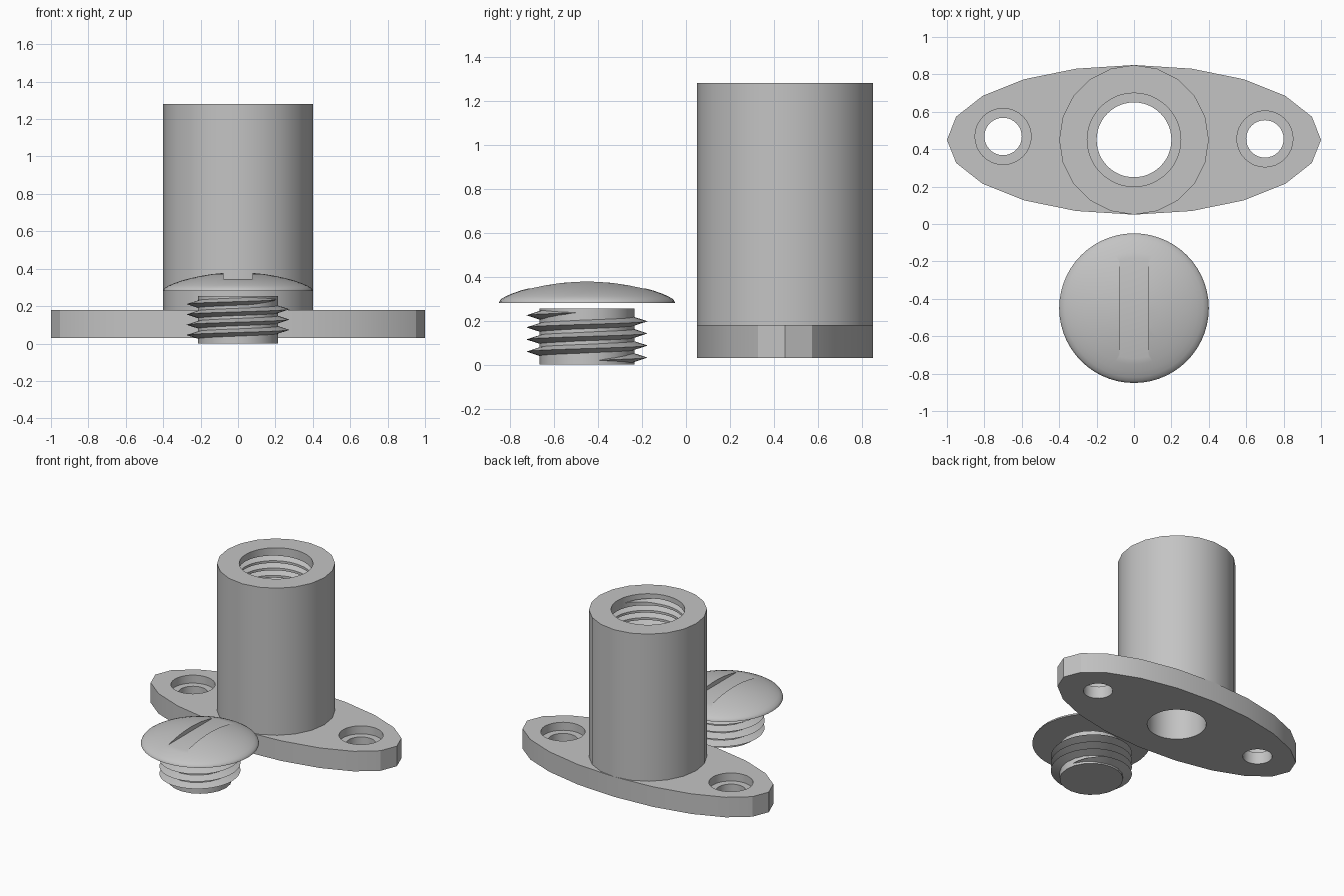
import bpy, bmesh, math

if "Cube" in bpy.data.objects:
    bpy.data.objects.remove(bpy.data.objects["Cube"])

grey = bpy.data.materials.new("matte_grey")
grey.use_nodes = True
colour = (0.55, 0.55, 0.55, 1)
grey.diffuse_color = colour
grey.node_tree.nodes["Principled BSDF"].inputs["Base Color"].default_value = colour


def make(name, bm):
    bmesh.ops.recalc_face_normals(bm, faces=bm.faces)
    mesh = bpy.data.meshes.new(name)
    bm.to_mesh(mesh)
    bm.free()
    mesh.materials.append(grey)
    obj = bpy.data.objects.new(name, mesh)
    bpy.context.collection.objects.link(obj)
    return obj


def lathe(name, profile, centre, sides, stretch=1):
    """Closed solid from (radius, height) points, listed bottom to top."""
    bm = bmesh.new()
    rings = []
    for r, z in profile:
        ring = []
        for i in range(sides):
            a = math.tau * i / sides
            ring.append(bm.verts.new((centre[0] + stretch * r * math.cos(a),
                                      centre[1] + r * math.sin(a), z)))
        rings.append(ring)
    for low, high in zip(rings, rings[1:]):
        for i in range(sides):
            j = (i + 1) % sides
            bm.faces.new((low[i], low[j], high[j], high[i]))
    bm.faces.new(rings[0][::-1])
    bm.faces.new(rings[-1])
    return make(name, bm)


def thread(name, centre, root, tip, z0, pitch=0.055, turns=4, half=0.024, steps=40):
    """Helical ridge that tapers away at both ends."""
    bm = bmesh.new()
    total = turns * steps
    sections = []
    for i in range(total + 1):
        a = math.tau * i / steps
        z = z0 + pitch * i / steps
        fade = max(0.05, min(1, min(i, total - i) / (steps * 0.2)))
        points = ((root, -half * fade), (root + (tip - root) * fade, 0), (root, half * fade))
        sections.append([bm.verts.new((centre[0] + r * math.cos(a),
                                       centre[1] + r * math.sin(a), z + dz))
                         for r, dz in points])
    for s, t in zip(sections, sections[1:]):
        for k in range(3):
            m = (k + 1) % 3
            bm.faces.new((s[k], s[m], t[m], t[k]))
    bm.faces.new(sections[0])
    bm.faces.new(sections[-1][::-1])
    return make(name, bm)


def cut(obj, cutters):
    """Subtract the cutters, bake the result and discard them."""
    for c in cutters:
        c.hide_render = True
        mod = obj.modifiers.new("cut", 'BOOLEAN')
        mod.operation = 'DIFFERENCE'
        mod.solver = 'EXACT'
        mod.object = c
    bpy.context.view_layer.update()
    graph = bpy.context.evaluated_depsgraph_get()
    baked = bpy.data.meshes.new_from_object(obj.evaluated_get(graph))
    obj.modifiers.clear()
    obj.data = baked
    for c in cutters:
        bpy.data.objects.remove(c)


body = (0, 0.45)
screw = (0, -0.45)

# Oval base plate with bore and two counterbored mounting holes
base = lathe("base_flange", [(0.4, 0.03), (0.4, 0.18)], body, 20, stretch=2.5)
holes = [lathe("bore_cutter", [(0.2, -0.1), (0.2, 0.3)], body, 48)]
for x, y in ((-0.7, 0.468), (0.7, 0.455)):
    holes.append(lathe("hole_cutter",
                       [(0.1, -0.1), (0.1, 0.12), (0.15, 0.12), (0.15, 0.3)], (x, y), 32))
cut(base, holes)

# Upright tube with a stepped bore and an internal thread near the top
tube = lathe("socket_tube", [(0.4, 0.18), (0.4, 1.28)], body, 20)
cut(tube, [
    lathe("step_cutter", [(0.2, 0), (0.2, 1.0), (0.25, 1.0), (0.25, 1.4)], body, 48),
    thread("thread_cutter", body, 0.235, 0.305, 1.018),
])

# Screw shank and its external thread
shank = lathe("screw_shank", [(0.215, 0), (0.215, 0.255)], screw, 20)
ridge = thread("screw_thread", screw, 0.2, 0.275, 0.018)

# Domed screw head with a straight driver slot
dome = [(0.4, 0.28), (0.398, 0.288), (0.39, 0.298), (0.37, 0.31), (0.34, 0.323),
        (0.3, 0.337), (0.25, 0.35), (0.2, 0.361), (0.14, 0.371), (0.07, 0.378), (0.01, 0.38)]
head = lathe("screw_head", dome, screw, 56)
bm = bmesh.new()
bmesh.ops.create_cube(bm, size=1)
for v in bm.verts:
    v.co = (v.co.x * 0.156, v.co.y * 0.606 + screw[1], 0.395 + v.co.z * 0.1)
cut(head, [make("slot_cutter", bm)])

# Smooth the round walls while keeping the edges crisp
bpy.ops.object.select_all(action='DESELECT')
for part in (base, tube, shank, ridge, head):
    part.select_set(True)
bpy.context.view_layer.objects.active = base
bpy.ops.object.shade_smooth_by_angle(angle=math.radians(30))
